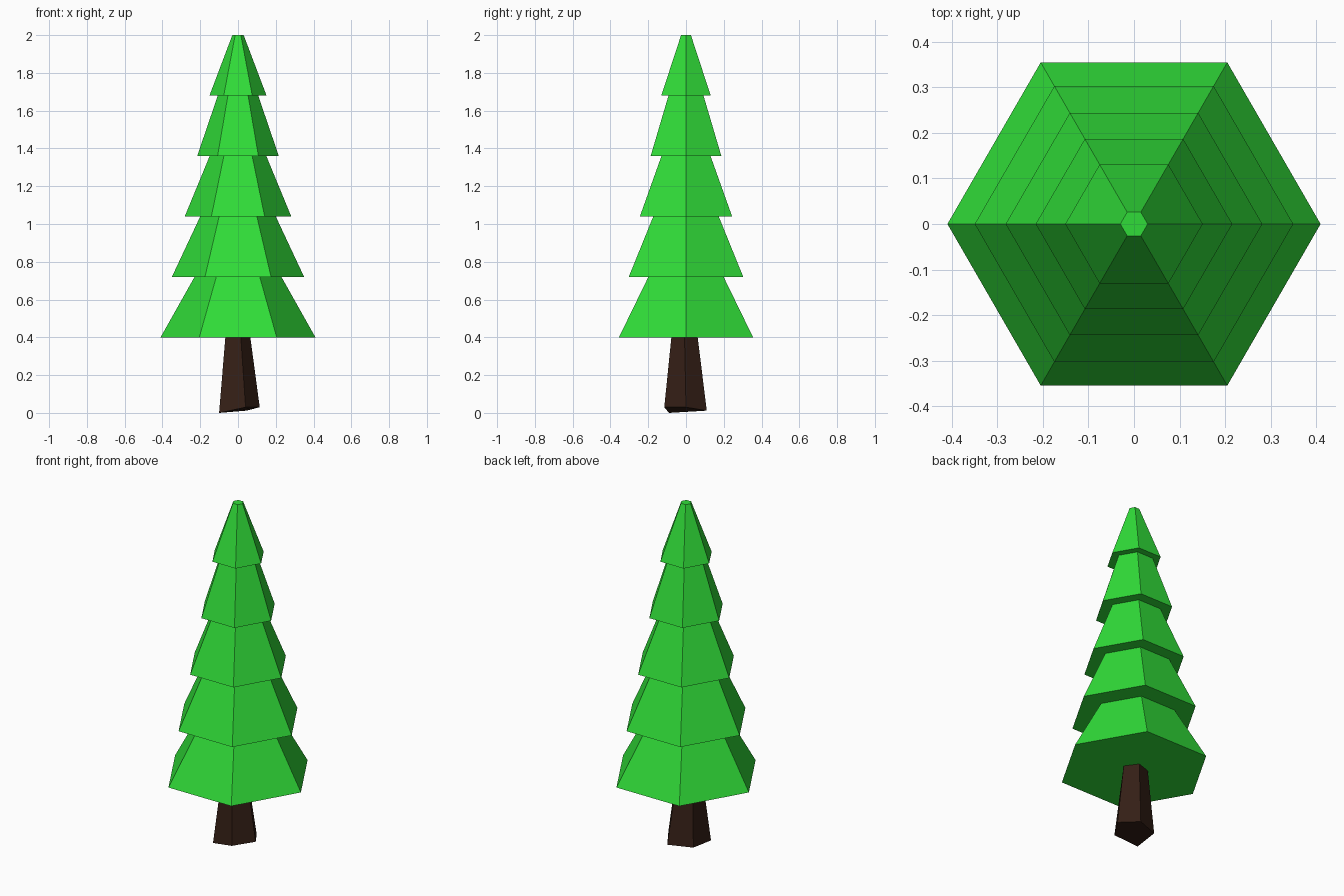
import bpy, bmesh
from math import cos, sin, pi
from mathutils import Vector

if "Cube" in bpy.data.objects:
    bpy.data.objects.remove(bpy.data.objects["Cube"])


def loft(name, rings, color):
    """Skin a stack of vertex rings, cap both ends, apply a colour."""
    bm = bmesh.new()
    loops = [[bm.verts.new(p) for p in ring] for ring in rings]
    n = len(loops[0])
    for a, b in zip(loops, loops[1:]):
        for i in range(n):
            j = (i + 1) % n
            bm.faces.new((a[i], a[j], b[j], b[i]))
    bm.faces.new(loops[0][::-1])
    bm.faces.new(loops[-1])
    bmesh.ops.recalc_face_normals(bm, faces=bm.faces)
    mesh = bpy.data.meshes.new(name)
    bm.to_mesh(mesh)
    bm.free()
    mat = bpy.data.materials.new(name + "_colour")
    mat.diffuse_color = color
    mat.use_nodes = True
    mat.node_tree.nodes["Principled BSDF"].inputs["Base Color"].default_value = mat.diffuse_color
    mesh.materials.append(mat)
    obj = bpy.data.objects.new(name, mesh)
    bpy.context.collection.objects.link(obj)
    return obj


def ring(r, z, sides, cx=0.0, cy=0.0):
    return [Vector((cx + r * cos(2 * pi * i / sides),
                    cy + r * sin(2 * pi * i / sides), z)) for i in range(sides)]


# foliage: five stacked hexagonal skirts in one stepped profile
bottom_radii = [0.41, 0.35, 0.282, 0.216, 0.151]
top_radii = [0.23, 0.20, 0.15, 0.107, 0.03]
profile = []
for i, (rb, rt) in enumerate(zip(bottom_radii, top_radii)):
    z = 0.4 + 0.32 * i
    profile += [ring(rb, z, 6), ring(rt, z + 0.32, 6)]
loft("foliage", profile, (0.03, 0.72, 0.04, 1))

# trunk: tapered five-sided log with a roughly cut base
base = [(0.115, 0.0, 0.03), (0.045, 0.11, 0.012), (-0.09, 0.06, 0.012),
        (-0.1, -0.09, 0.0), (0.04, -0.115, 0.03)]
loft("trunk", [[Vector(p) for p in base], ring(0.072, 0.41, 5, -0.008, -0.008)],
     (0.035, 0.014, 0.008, 1))
